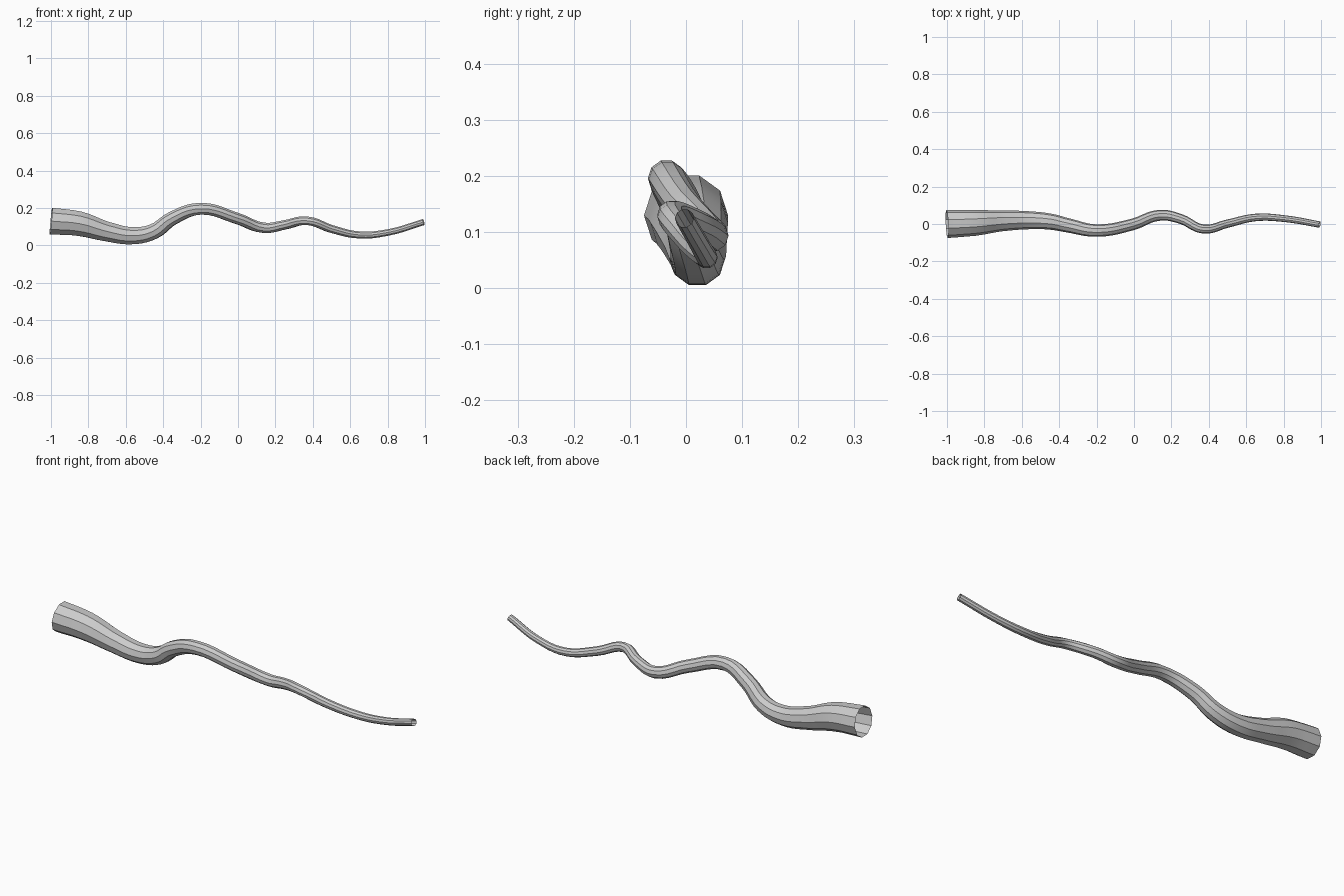
import bpy

if "Cube" in bpy.data.objects:
    bpy.data.objects.remove(bpy.data.objects["Cube"])

# Path of the tapering root: x, y, z, radius
path = [
    (-1.00, 0.000, 0.130, 0.075), (-0.85, 0.006, 0.116, 0.069),
    (-0.70, 0.017, 0.074, 0.055), (-0.56, 0.020, 0.052, 0.048),
    (-0.45, 0.013, 0.075, 0.043), (-0.35, -0.008, 0.145, 0.038),
    (-0.20, -0.035, 0.196, 0.033), (-0.01, -0.003, 0.146, 0.031),
    (0.14, 0.047, 0.094, 0.029), (0.25, 0.027, 0.110, 0.026),
    (0.37, -0.027, 0.132, 0.024), (0.50, 0.002, 0.088, 0.022),
    (0.65, 0.035, 0.056, 0.020), (0.81, 0.028, 0.071, 0.018),
    (0.993, -0.003, 0.125, 0.017),
]

# Ten-sided open tube swept along the path
curve = bpy.data.curves.new("root_path", 'CURVE')
curve.dimensions = '3D'
curve.twist_mode = 'Z_UP'
curve.bevel_depth = 1.0
curve.bevel_resolution = 3
curve.resolution_u = 5
curve.use_fill_caps = False
spline = curve.splines.new('BEZIER')
spline.bezier_points.add(len(path) - 1)
for point, (x, y, z, r) in zip(spline.bezier_points, path):
    point.co = (x, y, z)
    point.radius = r
    point.handle_left_type = point.handle_right_type = 'AUTO'

root = bpy.data.objects.new("root", curve)
bpy.context.collection.objects.link(root)
bpy.context.view_layer.objects.active = root
root.select_set(True)
bpy.ops.object.convert(target='MESH')
bpy.ops.object.shade_smooth_by_angle()
